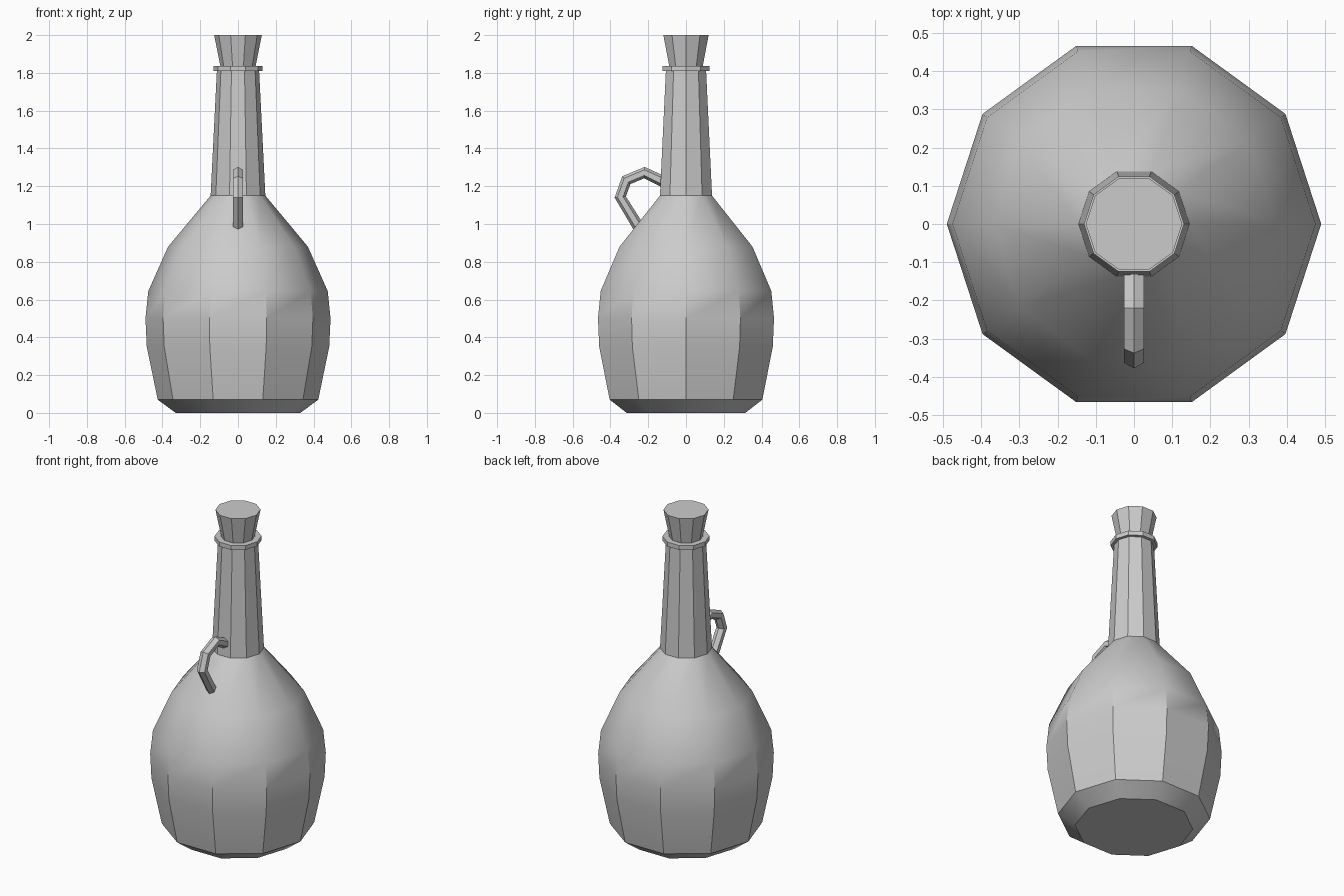
import bpy, bmesh, math
from mathutils import Vector

if "Cube" in bpy.data.objects:
    bpy.data.objects.remove(bpy.data.objects["Cube"])

def finish(name, bm, angle=None):
    bmesh.ops.recalc_face_normals(bm, faces=bm.faces)
    me = bpy.data.meshes.new(name)
    bm.to_mesh(me)
    bm.free()
    ob = bpy.data.objects.new(name, me)
    bpy.context.collection.objects.link(ob)
    if angle:
        bpy.ops.object.select_all(action='DESELECT')
        ob.select_set(True)
        bpy.context.view_layer.objects.active = ob
        bpy.ops.object.shade_smooth_by_angle(angle=math.radians(angle))
    return ob

def skin(bm, rings, cap_start=True, cap_end=True):
    loops = [[bm.verts.new(p) for p in r] for r in rings]
    n = len(loops[0])
    for a, b in zip(loops, loops[1:]):
        for i in range(n):
            j = (i + 1) % n
            bm.faces.new((a[i], a[j], b[j], b[i]))
    if cap_start:
        bm.faces.new(loops[0][::-1])
    if cap_end:
        bm.faces.new(loops[-1])

def turned(name, profile, sides=10, angle=None, **caps):
    bm = bmesh.new()
    skin(bm, [[(r * math.cos(math.tau * i / sides), r * math.sin(math.tau * i / sides), z)
               for i in range(sides)] for r, z in profile], **caps)
    return finish(name, bm, angle)

# bulbous ten-sided body, open where the neck joins
turned("body", [(0.33, 0), (0.425, 0.07), (0.483, 0.35), (0.49, 0.5), (0.475, 0.645),
                (0.37, 0.88), (0.145, 1.15)], angle=34, cap_end=False)

# tapered neck, lip ring and flared stopper
turned("neck", [(0.145, 1.15), (0.112, 1.81)], cap_start=False)
turned("lip", [(0.112, 1.81), (0.131, 1.81), (0.131, 1.837), (0.095, 1.837)],
       cap_start=False, cap_end=False)
turned("stopper", [(0.092, 1.83), (0.126, 2.0)], cap_start=False)

# hexagonal handle swept along a path in the y-z plane
path = [Vector((0, y, z)) for y, z in
        [(-0.115, 1.222), (-0.22, 1.272), (-0.316, 1.232), (-0.348, 1.143), (-0.25, 0.982)]]
X = Vector((1, 0, 0))
rings = []
for k, p in enumerate(path):
    before = (p - path[max(k - 1, 0)]).normalized()
    after = (path[min(k + 1, len(path) - 1)] - p).normalized()
    out = (before + after).normalized().cross(X)
    rings.append([p + 0.03 * (math.cos(a) * out + math.sin(a) * X)
                  for a in (math.tau * i / 6 for i in range(6))])
bm = bmesh.new()
skin(bm, rings)
finish("handle", bm)
